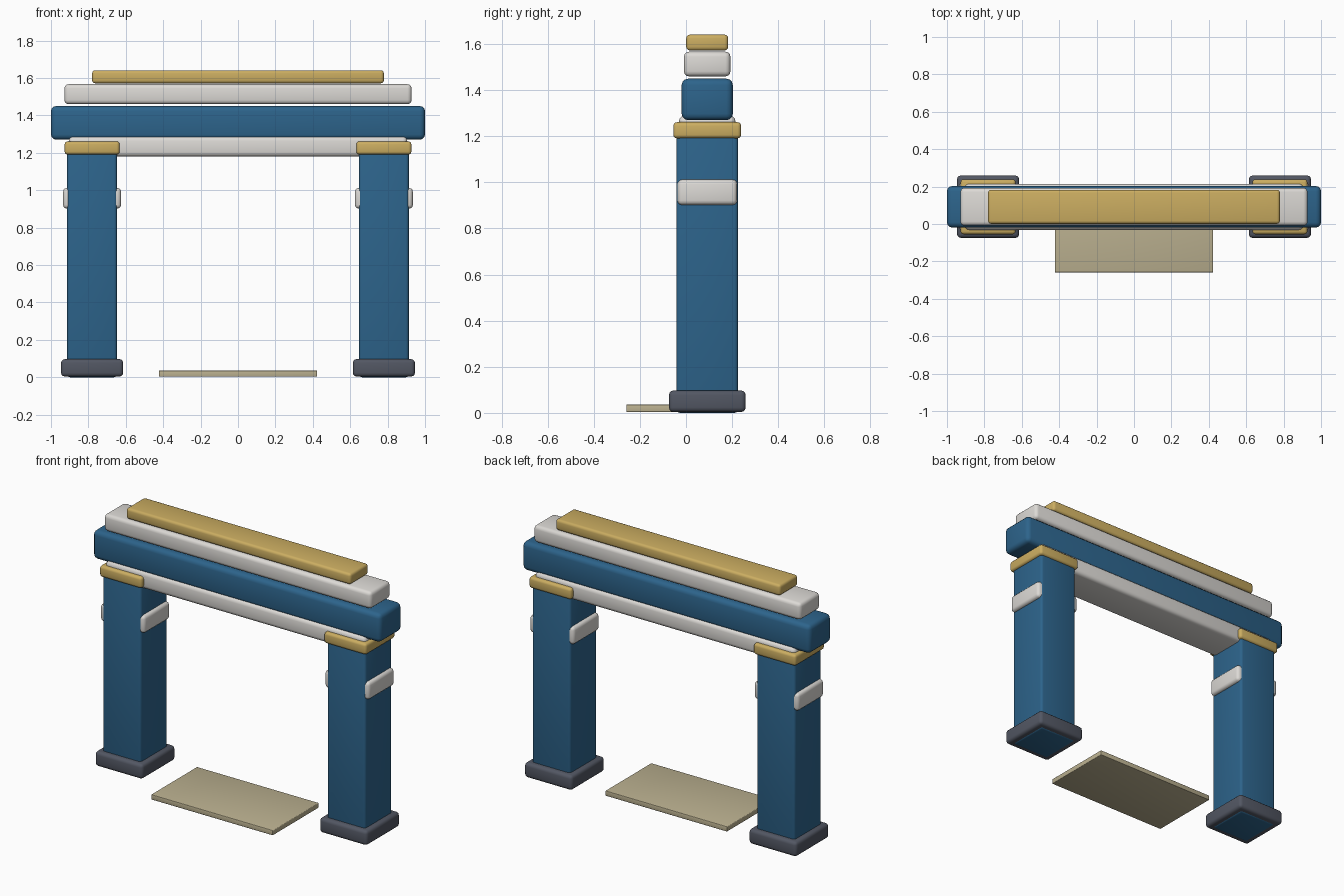
import bpy
import math

if "Cube" in bpy.data.objects:
    bpy.data.objects.remove(bpy.data.objects["Cube"])


def colour(name, rgb):
    m = bpy.data.materials.new(name)
    m.diffuse_color = (*rgb, 1)
    m.use_nodes = True
    m.node_tree.nodes["Principled BSDF"].inputs["Base Color"].default_value = m.diffuse_color
    return m


BLUE = colour("blue_paint", (0.026, 0.127, 0.26))
GOLD = colour("gold_trim", (0.60, 0.42, 0.12))
WHITE = colour("white_trim", (0.72, 0.70, 0.67))
SLATE = colour("slate", (0.085, 0.095, 0.125))
SAND = colour("sand_stone", (0.50, 0.44, 0.28))


def block(name, x, y, z, mat, bevel):
    """Rounded box given its (min, max) range on each axis."""
    bpy.ops.mesh.primitive_cube_add(size=1, location=[(a + b) / 2 for a, b in (x, y, z)])
    ob = bpy.context.object
    ob.name = name
    ob.scale = [b - a for a, b in (x, y, z)]
    bpy.ops.object.transform_apply(location=False, rotation=False, scale=True)
    ob.data.materials.append(mat)
    mod = ob.modifiers.new("rounded_edges", 'BEVEL')
    mod.width = bevel
    mod.segments = 3
    bpy.ops.object.modifier_apply(modifier=mod.name)
    bpy.ops.object.shade_smooth_by_angle(angle=math.radians(40))
    return ob


# Two posts, each with plinth, side bands and capital
for side, cx in (("left", -0.78), ("right", 0.78)):
    def span(half):
        return (cx - half, cx + half)
    block(side + "_plinth", span(0.166), (-0.074, 0.259), (0.004, 0.097), SLATE, 0.02)
    block(side + "_post", span(0.133), (-0.042, 0.226), (0.0, 1.21), BLUE, 0.016)
    block(side + "_band", span(0.155), (-0.037, 0.222), (0.902, 1.012), WHITE, 0.02)
    block(side + "_capital", span(0.147), (-0.055, 0.239), (1.191, 1.261), GOLD, 0.016)

# Stacked beams across the top
block("lower_beam", (-0.905, 0.905), (-0.031, 0.215), (1.18, 1.288), WHITE, 0.024)
block("main_beam", (-1.0, 1.0), (-0.019, 0.203), (1.27, 1.45), BLUE, 0.028)
block("upper_beam", (-0.928, 0.928), (-0.009, 0.193), (1.46, 1.567), WHITE, 0.022)
block("ridge_beam", (-0.78, 0.78), (0.001, 0.183), (1.572, 1.641), GOLD, 0.016)

# Thin threshold slab on the ground
block("threshold_slab", (-0.423, 0.423), (-0.259, 0.197), (0.004, 0.036), SAND, 0.004)
